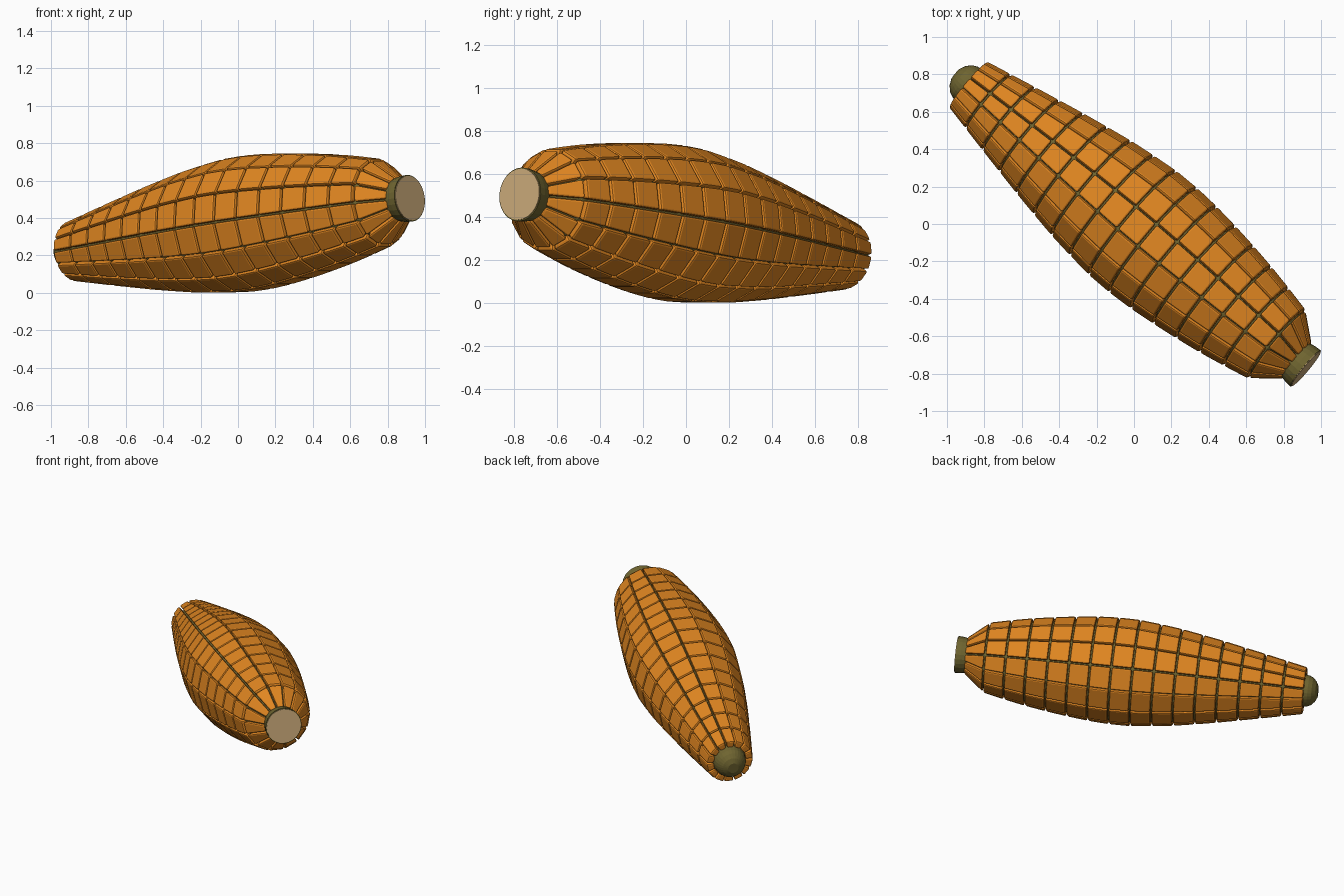
import bpy, bmesh, math
from mathutils import Vector, Matrix

if "Cube" in bpy.data.objects:
    bpy.data.objects.remove(bpy.data.objects["Cube"])

# cob axis: points from the tip to the stalk, slightly raised at the stalk
tilt = math.radians(6.9)
axis = Vector((0.765 * math.cos(tilt), -0.644 * math.cos(tilt), math.sin(tilt)))
PLACE = Matrix.Translation((0, 0, 0.361)) @ axis.to_track_quat('Z', 'Y').to_matrix().to_4x4()

# (position along axis, radius)
PROFILE = [(-1.17, 0.16), (-0.86, 0.226), (-0.54, 0.291), (-0.25, 0.341), (0.0, 0.366),
           (0.2, 0.367), (0.5, 0.335), (0.77, 0.292), (1.0, 0.242), (1.15, 0.12)]
RINGS, ROWS, DEPTH = 16, 14, 0.05


def radius(t):
    for (a, ra), (b, rb) in zip(PROFILE, PROFILE[1:]):
        if t <= b:
            return ra + (rb - ra) * (t - a) / (b - a)
    return PROFILE[-1][1]


def material(name, color):
    m = bpy.data.materials.new(name)
    m.diffuse_color = (*color, 1)
    m.use_nodes = True
    m.node_tree.nodes["Principled BSDF"].inputs["Base Color"].default_value = m.diffuse_color
    return m


def finish(name, bm, mat):
    bmesh.ops.recalc_face_normals(bm, faces=bm.faces)
    me = bpy.data.meshes.new(name)
    bm.to_mesh(me)
    bm.free()
    me.materials.append(mat)
    ob = bpy.data.objects.new(name, me)
    bpy.context.collection.objects.link(ob)
    ob.matrix_world = PLACE
    return ob


def lathe(name, points, mat, sides=24):
    bm = bmesh.new()
    loops = [[bm.verts.new((r * math.cos(k * math.tau / sides), r * math.sin(k * math.tau / sides), t))
              for k in range(sides)] for t, r in points]
    for a, b in zip(loops, loops[1:]):
        for k in range(sides):
            n = (k + 1) % sides
            bm.faces.new((a[k], a[n], b[n], b[k]))
    bm.faces.new(loops[0])
    bm.faces.new(loops[-1])
    return finish(name, bm, mat)


orange = material("kernel_orange", (0.75, 0.24, 0.015))
olive = material("cob_olive", (0.16, 0.13, 0.03))
tan = material("cut_tan", (0.62, 0.42, 0.2))

# kernels: a grid of bevelled blocks wrapped around the cob
bm = bmesh.new()
start, end = PROFILE[0][0], PROFILE[-1][0]
edges = [start + (end - start) * i / RINGS for i in range(RINGS + 1)]
gap = 0.005
for t0, t1 in zip(edges, edges[1:]):
    for k in range(ROWS):
        corners = []
        for inset in (0, DEPTH):
            for t in (t0 + gap, t1 - gap):
                r = radius(t)
                for side in (0, 1):
                    ang = (k + side) * math.tau / ROWS + (gap / r) * (1 - 2 * side)
                    corners.append(bm.verts.new(((r - inset) * math.cos(ang), (r - inset) * math.sin(ang), t)))
        for f in ((0, 1, 3, 2), (4, 6, 7, 5), (0, 4, 5, 1), (2, 3, 7, 6), (0, 2, 6, 4), (1, 5, 7, 3)):
            bm.faces.new([corners[i] for i in f])
kernels = finish("kernels", bm, orange)
bevel = kernels.modifiers.new("bevel", 'BEVEL')
bevel.width = 0.01
bevel.segments = 2
bevel.limit_method = 'ANGLE'

# inner cob with rounded tip
dome = [(-1.17 - 0.09 * math.sin(a), 0.108 * math.cos(a))
        for a in (math.radians(d) for d in (70, 50, 30, 12))]
core = [(t, max(radius(t) - 0.03, 0.09)) for t in edges[1:]]
lathe("cob_core", dome + [(-1.17, 0.108), (-1.15, 0.112)] + core, olive, ROWS * 2)

# stalk collar and pale cut face
lathe("stalk_collar", [(1.11, 0.105), (1.14, 0.118), (1.175, 0.124), (1.208, 0.126)], olive)
lathe("stalk_cut_face", [(1.205, 0.120), (1.212, 0.120)], tan)
